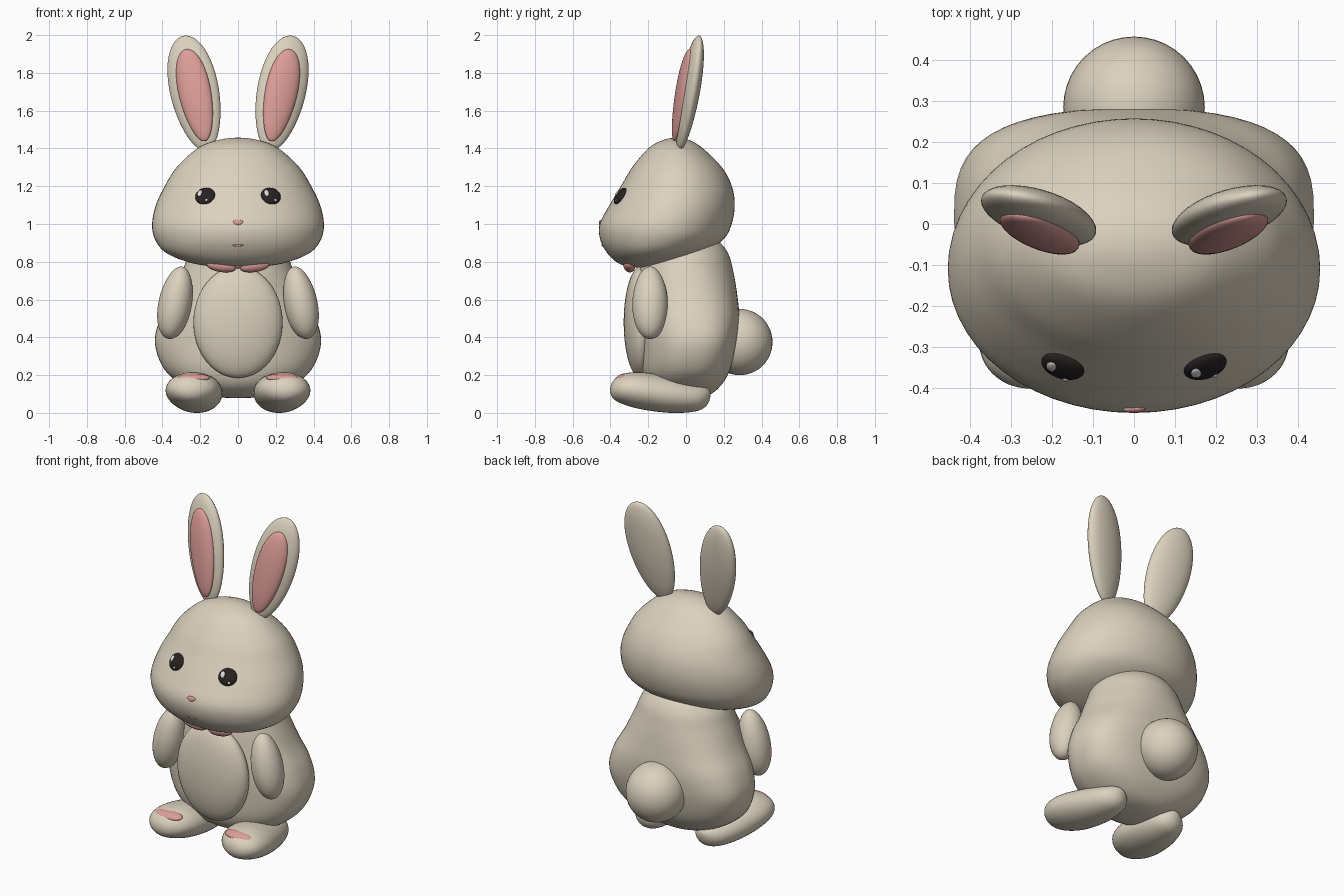
import bpy, bmesh, math
from mathutils import Matrix, Vector, Euler
from mathutils.bvhtree import BVHTree

if "Cube" in bpy.data.objects:
    bpy.data.objects.remove(bpy.data.objects["Cube"])


def material(name, rgb):
    m = bpy.data.materials.new(name)
    m.diffuse_color = (*rgb, 1)
    m.use_nodes = True
    m.node_tree.nodes["Principled BSDF"].inputs["Base Color"].default_value = m.diffuse_color
    return m


CREAM = material("cream fur", (0.71, 0.64, 0.515))
PINK = material("soft pink", (0.72, 0.34, 0.315))
BLACK = material("eye black", (0.02, 0.016, 0.016))
WHITE = material("eye glint", (0.75, 0.74, 0.72))


def finish(bm, name, mat, mirror=False):
    bmesh.ops.recalc_face_normals(bm, faces=bm.faces)
    for f in bm.faces:
        f.smooth = True
    mesh = bpy.data.meshes.new(name)
    bm.to_mesh(mesh)
    bm.free()
    mesh.materials.append(mat)
    obj = bpy.data.objects.new(name, mesh)
    bpy.context.collection.objects.link(obj)
    if mirror:
        obj.modifiers.new("Mirror", 'MIRROR').use_mirror_merge = False
    return obj


def egg(name, mat, loc, radii, rot=None, taper=0.0, mirror=False):
    """Ellipsoid whose top is wider (taper > 0) or narrower than its base."""
    bm = bmesh.new()
    bmesh.ops.create_uvsphere(bm, u_segments=40, v_segments=24, radius=1)
    turn = rot if rot is not None else Matrix.Identity(3)
    for v in bm.verts:
        k = 1 + taper * v.co.z
        p = Vector((v.co.x * radii[0] * k, v.co.y * radii[1] * k, v.co.z * radii[2]))
        v.co = Vector(loc) + turn @ p
    return finish(bm, name, mat, mirror)


def turned(x=0, y=0, z=0):
    return Euler([math.radians(a) for a in (x, y, z)]).to_matrix()


def smooth_rows(rows, steps=5):
    """Catmull-Rom through (t, half width, low, high, squareness), round at both poles."""
    def ghost(r):
        return (r[0], -r[1], r[3], r[2], r[4])
    pts = [ghost(rows[1])] + rows + [ghost(rows[-2])]
    out = []
    for i in range(1, len(pts) - 2):
        for s in range(steps):
            u = s / steps
            out.append([0.5 * (2 * b + (c - a) * u + (2 * a - 5 * b + 4 * c - d) * u * u
                               + (3 * b - a - 3 * c + d) * u ** 3)
                        for a, b, c, d in zip(*pts[i - 1:i + 3])])
    return out + [list(rows[-1])]


def loft(name, mat, rows, place, sides=56, mirror=False):
    """Stack of rounded rings; place(width, depth, t) maps a ring point to space."""
    rows = smooth_rows(rows)
    bm = bmesh.new()
    rings = []
    for t, w, lo, hi, n in rows[1:-1]:
        ring = []
        for i in range(sides):
            a = 2 * math.pi * i / sides
            c, s = math.cos(a), math.sin(a)
            e = 2 / n if s > 0 else 1
            px = math.copysign(abs(c) ** e, c) * w
            py = (lo + hi) / 2 + math.copysign(abs(s) ** e, s) * (hi - lo) / 2
            ring.append(bm.verts.new(place(px, py, t)))
        rings.append(ring)
    for r0, r1 in zip(rings, rings[1:]):
        for i in range(sides):
            j = (i + 1) % sides
            bm.faces.new((r0[i], r0[j], r1[j], r1[i]))
    for row, ring in ((rows[0], rings[0]), (rows[-1], rings[-1])):
        pole = bm.verts.new(place(0, (row[2] + row[3]) / 2, row[0]))
        for i in range(sides):
            bm.faces.new((pole, ring[i], ring[(i + 1) % sides]))
    return finish(bm, name, mat, mirror)


def upright(x, y, z):
    return (x, y, z)


# Head: heavy cheeks, muzzle pushed forward
head = loft("head", CREAM, [
    (0.768, 0, -0.22, -0.22, 2), (0.775, 0.14, -0.31, -0.13, 2),
    (0.80, 0.27, -0.37, -0.03, 2), (0.85, 0.385, -0.42, 0.10, 2),
    (0.92, 0.44, -0.455, 0.20, 2), (1.0, 0.455, -0.457, 0.242, 2),
    (1.1, 0.435, -0.405, 0.258, 2), (1.2, 0.388, -0.345, 0.243, 2),
    (1.3, 0.325, -0.285, 0.19, 2), (1.4, 0.215, -0.20, 0.09, 2),
    (1.443, 0.11, -0.125, 0.02, 2), (1.457, 0, -0.05, -0.05, 2)], upright)

# Body: pear shape with a broad, squarish back at the haunches
loft("body", CREAM, [
    (0.078, 0, 0, 0, 2.2), (0.09, 0.14, -0.11, 0.11, 2.3),
    (0.14, 0.28, -0.20, 0.18, 2.5), (0.23, 0.39, -0.24, 0.235, 2.8),
    (0.37, 0.44, -0.25, 0.27, 3), (0.5, 0.412, -0.26, 0.282, 2.8),
    (0.62, 0.35, -0.26, 0.272, 2.4), (0.75, 0.295, -0.25, 0.25, 2.1),
    (0.85, 0.25, -0.22, 0.22, 2), (0.92, 0.16, -0.13, 0.15, 2),
    (0.945, 0, 0, 0, 2)], upright)

egg("belly", CREAM, (0, -0.24, 0.48), (0.236, 0.09, 0.295))
egg("tail", CREAM, (0, 0.285, 0.375), (0.173, 0.173, 0.175))
egg("arms", CREAM, (0.332, -0.19, 0.583), (0.088, 0.094, 0.195),
    turned(y=-11), -0.06, True)

# Feet: lofted from toe to heel, turned out slightly
loft("feet", CREAM, [
    (-0.402, 0, 0.12, 0.12, 2), (-0.385, 0.07, 0.075, 0.17, 2),
    (-0.33, 0.125, 0.045, 0.207, 2), (-0.23, 0.148, 0.018, 0.215, 2),
    (-0.08, 0.135, 0.0, 0.19, 2), (0.05, 0.10, 0.008, 0.156, 2),
    (0.11, 0.055, 0.04, 0.135, 2), (0.13, 0, 0.1, 0.1, 2)],
    lambda w, d, t: (0.235 + w - 0.1 * (t + 0.23), t, d), 36, True)
egg("toe_pads", PINK, (0.235, -0.332, 0.186), (0.086, 0.04, 0.021),
    turned(x=12), 0, True)

# Ears: leaning out and back, with a pink inner plate
ear_turn = turned(-8, 13, 8)
ear_centre = Vector((0.228, 0.018, 1.693))
egg("ears", CREAM, ear_centre, (0.13, 0.05, 0.314), ear_turn, 0.1, True)
egg("inner_ears", PINK, ear_centre + ear_turn @ Vector((-0.005, -0.036, -0.018)),
    (0.086, 0.036, 0.252), ear_turn, 0.14, True)

# Bow tucked beneath the chin
egg("bow_loops", PINK, (0.088, -0.30, 0.778), (0.08, 0.03, 0.034),
    turned(x=35, y=-8), 0, True)
egg("bow_knot", PINK, (0, -0.30, 0.785), (0.025, 0.028, 0.022))

# Face details sit on the head surface
tree = BVHTree.FromPolygons([v.co for v in head.data.vertices],
                            [p.vertices for p in head.data.polygons])


def on_face(x, z):
    point, normal, _, _ = tree.ray_cast(Vector((x, -2, z)), Vector((0, 1, 0)))
    if normal.y > 0:
        normal = -normal
    right = Vector((0, 0, 1)).cross(-normal).normalized() * -1
    if right.x < 0:
        right = -right
    up = right.cross(-normal)
    return point, Matrix((right, -normal, up)).transposed()


for side, label in ((-1, "left"), (1, "right")):
    spot, turn = on_face(0.174 * side, 1.148)
    egg(label + "_eye", BLACK, spot, (0.054, 0.02, 0.05), turn)
    egg(label + "_eye_glint", WHITE, spot + turn @ Vector((-0.026, -0.016, 0.008)),
        (0.013, 0.006, 0.019), turn)
    egg(label + "_eye_sparkle", WHITE, spot + turn @ Vector((0.016, -0.014, -0.033)),
        (0.007, 0.004, 0.007), turn)

spot, turn = on_face(0, 1.008)
egg("nose", PINK, spot, (0.026, 0.007, 0.014), turn, 0.3)
spot, turn = on_face(0, 0.887)
egg("mouth", PINK, spot, (0.028, 0.005, 0.006), turn)
